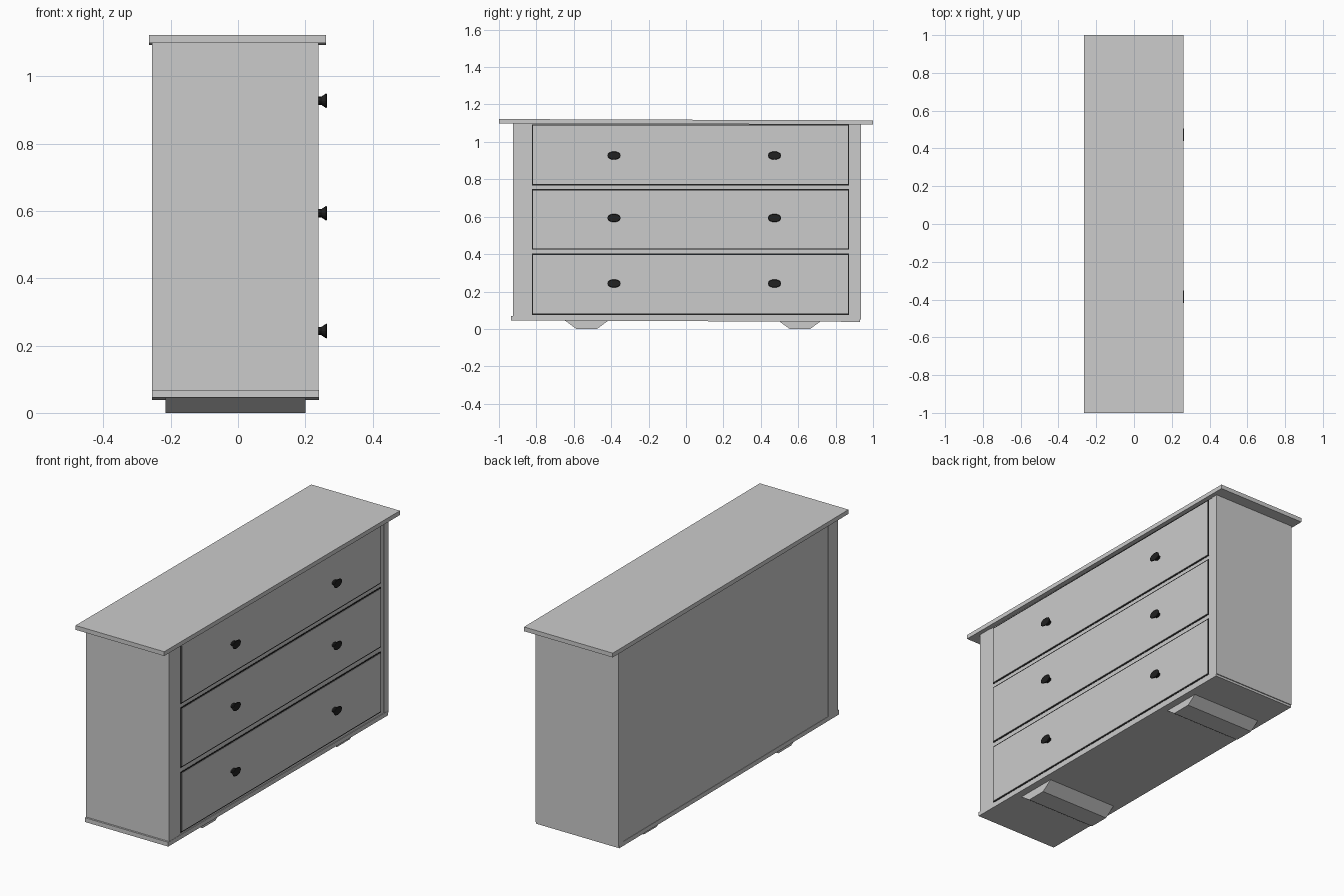
import bpy, bmesh, math
from mathutils import Matrix

if "Cube" in bpy.data.objects:
    bpy.data.objects.remove(bpy.data.objects["Cube"])

dark = bpy.data.materials.new("dark")
dark.diffuse_color = (0.015, 0.015, 0.015, 1)
dark.use_nodes = True
dark.node_tree.nodes["Principled BSDF"].inputs["Base Color"].default_value = dark.diffuse_color


def finish(name, bm, mat=None):
    bmesh.ops.recalc_face_normals(bm, faces=bm.faces)
    me = bpy.data.meshes.new(name)
    bm.to_mesh(me)
    bm.free()
    ob = bpy.data.objects.new(name, me)
    bpy.context.collection.objects.link(ob)
    if mat:
        me.materials.append(mat)
    return ob


def prism(name, profile, x0, x1, mat=None):
    """Extrude a (y, z) outline from x0 to x1."""
    bm = bmesh.new()
    face = bm.faces.new([bm.verts.new((x0, y, z)) for y, z in profile])
    new = bmesh.ops.extrude_face_region(bm, geom=[face])["geom"]
    verts = [v for v in new if isinstance(v, bmesh.types.BMVert)]
    bmesh.ops.translate(bm, verts=verts, vec=(x1 - x0, 0, 0))
    return finish(name, bm, mat)


def box(name, x0, x1, y0, y1, z0, z1, mat=None):
    return prism(name, [(y0, z0), (y1, z0), (y1, z1), (y0, z1)], x0, x1, mat)


def knob(name, y, z):
    """Lathed stem with a flared, oval head, pointing along +x."""
    bm = bmesh.new()
    n = 16
    rings = []
    for x, r in [(0.236, 0.012), (0.247, 0.012), (0.262, 0.022), (0.264, 0.020)]:
        rings.append([bm.verts.new((x, y + 1.6 * r * math.cos(2 * math.pi * i / n),
                                    z + r * math.sin(2 * math.pi * i / n))) for i in range(n)])
    for a, b in zip(rings, rings[1:]):
        for i in range(n):
            j = (i + 1) % n
            bm.faces.new((a[i], a[j], b[j], b[i]))
    bm.faces.new(rings[0])
    bm.faces.new(rings[-1])
    return finish(name, bm, dark)


# Carcass between two slightly proud end posts
box("carcass", -0.253, 0.236, -0.845, 0.897, 0.05, 1.10)
box("left_post", -0.255, 0.239, -0.925, -0.845, 0.05, 1.10)
box("right_post", -0.255, 0.239, 0.897, 0.935, 0.05, 1.10)

# Top and base boards, both sloping very slightly
prism("top_board", [(-1, 1.099), (1, 1.092), (1, 1.115), (-1, 1.122)], -0.265, 0.262)
prism("base_board", [(-0.935, 0.045), (0.93, 0.038), (0.93, 0.061), (-0.935, 0.068)],
      -0.255, 0.24)

# Drawers with dark edging, each with two knobs
edge = 0.007
for i, (z0, z1, zk) in enumerate([(0.075, 0.402, 0.243), (0.424, 0.748, 0.593),
                                  (0.767, 1.094, 0.927)]):
    box(f"drawer_edging_{i}", 0.22, 0.2375, -0.824, 0.872, z0, z1, dark)
    box(f"drawer_front_{i}", 0.22, 0.2395, -0.824 + edge, 0.872 - edge, z0 + edge, z1 - edge)
    for side, y in (("left", -0.385), ("right", 0.473)):
        knob(f"{side}_knob_{i}", y, zk)

# Tapered runner feet
for side, y in (("left", -0.531), ("right", 0.609)):
    prism(f"{side}_foot", [(y - 0.055, 0), (y + 0.055, 0), (y + 0.115, 0.044),
                           (y - 0.115, 0.044)], -0.215, 0.2)
